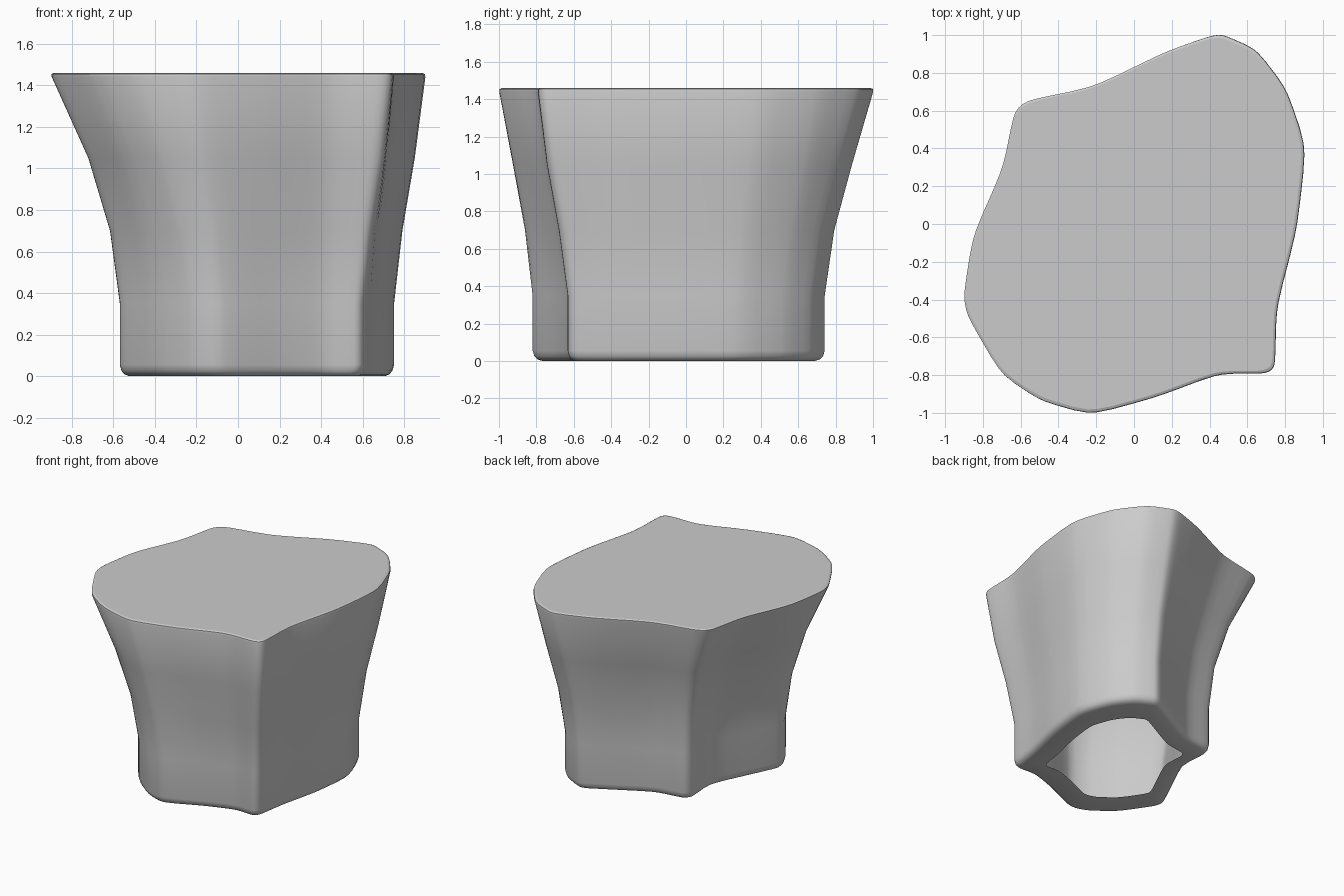
import bpy, bmesh

if "Cube" in bpy.data.objects:
    bpy.data.objects.remove(bpy.data.objects["Cube"])

# Matching plan outlines, counter-clockwise: top edge and narrower foot
TOP_EDGE = [(0.47, 1.01), (0.65, 0.93), (0.81, 0.72), (0.915, 0.41), (0.865, -0.03),
            (0.755, -0.45), (0.75, -0.76), (0.70, -0.795), (0.45, -0.795), (0.12, -0.92),
            (-0.23, -1.015), (-0.5, -0.94), (-0.71, -0.8), (-0.89, -0.49), (-0.91, -0.38),
            (-0.86, -0.06), (-0.70, 0.30), (-0.64, 0.60), (-0.57, 0.66), (-0.22, 0.73),
            (0.17, 0.92), (0.40, 1.0)]
FOOT = [(0.42, 0.745), (0.56, 0.67), (0.67, 0.53), (0.76, 0.29), (0.72, -0.05),
        (0.645, -0.36), (0.61, -0.60), (0.575, -0.635), (0.42, -0.625), (0.20, -0.70),
        (-0.09, -0.83), (-0.22, -0.79), (-0.40, -0.65), (-0.55, -0.43), (-0.575, -0.36),
        (-0.50, -0.20), (-0.325, 0.16), (-0.345, 0.41), (-0.31, 0.465), (-0.08, 0.495),
        (0.22, 0.655), (0.37, 0.735)]
H = 1.46


def soften(pts, t):
    out = []
    for i, a in enumerate(pts):
        b = pts[(i + 1) % len(pts)]
        out += [tuple(a[k] + (b[k] - a[k]) * f for k in (0, 1)) for f in (t, 1 - t)]
    return out


top_pts = soften(soften(TOP_EDGE, 0.16), 0.25)
foot_pts = soften(soften(FOOT, 0.16), 0.25)


def blend(z, x, y):
    """How far the wall has flared from foot to top at this height."""
    keys = [(0.0, 0.0), (0.35, 0.0), (0.70, 0.2 + 0.085 * x - 0.045 * y),
            (1.05, 0.55 + 0.135 * x - 0.06 * y), (H, 1.0)]
    for (z0, f0), (z1, f1) in zip(keys, keys[1:]):
        if z <= z1:
            return f0 + (f1 - f0) * (z - z0) / (z1 - z0)
    return 1.0


bm = bmesh.new()


def ring(z, inset):
    k = 1 - inset / (0.73 if z < 0.7 else 0.95)
    ox, oy = (0.09, -0.04) if z < 0.7 else (0, 0)
    verts = []
    for (tx, ty), (fx, fy) in zip(top_pts, foot_pts):
        f = blend(z, tx, ty)
        x, y = fx + (tx - fx) * f, fy + (ty - fy) * f
        verts.append(bm.verts.new((ox + (x - ox) * k, oy + (y - oy) * k, z)))
    return verts


# Profile from the lip of the bottom opening, round the rim, up the outside
profile = [(0.0, 0.22), (0.0, 0.05), (0.008, 0.026), (0.025, 0.009), (0.055, 0.0),
           (0.35, 0.0), (0.70, 0.0), (1.05, 0.0),
           (H - 0.02, 0.0), (H - 0.006, 0.005), (H, 0.02)]
rings = [ring(z, d) for z, d in profile]
n = len(top_pts)
for a, b in zip(rings, rings[1:]):
    for i in range(n):
        j = (i + 1) % n
        bm.faces.new((a[i], a[j], b[j], b[i]))
bm.faces.new(rings[-1])
bm.normal_update()

# Flared hollow shell, closed on top, with an opening below
mesh = bpy.data.meshes.new("flared_body")
bm.to_mesh(mesh)
bm.free()
body = bpy.data.objects.new("flared_body", mesh)
bpy.context.collection.objects.link(body)
bpy.context.view_layer.objects.active = body
body.select_set(True)
bpy.ops.object.shade_smooth_by_angle(angle=0.7)
mesh.polygons[-1].use_smooth = False   # flat top
